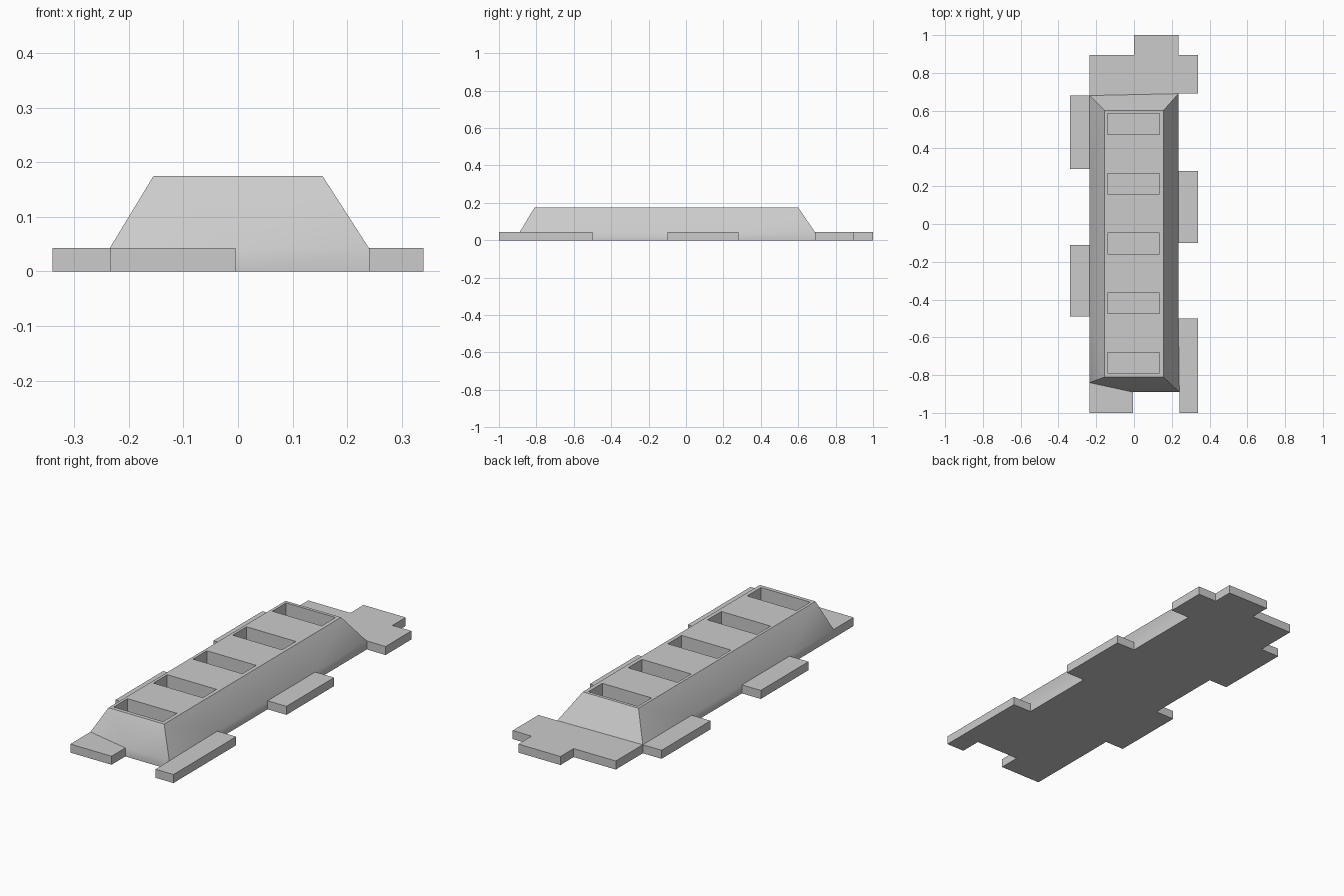
import bpy
import bmesh
import math

cube = bpy.data.objects.get("Cube")
if cube:
    bpy.data.objects.remove(cube, do_unlink=True)

BASE, TOP = 0.043, 0.175   # heights of the base plate and the hull roof

# Plain grey material
grey = bpy.data.materials.new("plain_grey")
grey.use_nodes = True
colour = (0.6, 0.6, 0.6, 1)
grey.diffuse_color = colour
grey.node_tree.nodes["Principled BSDF"].inputs["Base Color"].default_value = colour

# Foot of the hull, one list of paths per side; paths of more than two points are tabs
front = [
    [(-.235, -.84), (-.235, -1), (-.005, -1), (-.005, -.89)],
    [(-.005, -.89), (.24, -.89)],
]
left = [
    [(.24, -.89), (.24, -1), (.34, -1), (.34, -.5), (.235, -.5)],
    [(.235, -.5), (.235, -.1)],
    [(.235, -.1), (.34, -.1), (.34, .28), (.235, .28)],
    [(.235, .28), (.235, .69)],
]
back = [
    [(.235, .69), (.34, .69), (.34, .895), (.235, .895), (.235, 1),
     (0, 1), (0, .895), (-.235, .895), (-.235, .68)],
]
right = [
    [(-.235, .68), (-.34, .68), (-.34, .29), (-.235, .29)],
    [(-.235, .29), (-.235, -.11)],
    [(-.235, -.11), (-.34, -.11), (-.34, -.49), (-.235, -.49)],
    [(-.235, -.49), (-.235, -.84)],
]
roof = [(-.155, -.81), (.155, -.81), (.155, .6), (-.155, .6)]

bm = bmesh.new()
cache = {}


def vert(p, z):
    key = (p[0], p[1], z)
    if key not in cache:
        cache[key] = bm.verts.new(key)
    return cache[key]


def face(points):
    return bm.faces.new([vert(p, z) for p, z in points])


# Base plate walls, tab tops and sloping hull sides
outline = []
for i, side in enumerate((front, left, back, right)):
    foot = [path[0] for path in side] + [side[-1][-1]]
    a, b = roof[i], roof[(i + 1) % 4]
    face([(p, BASE) for p in foot] + [(b, TOP), (a, TOP)])
    for path in side:
        for p, q in zip(path, path[1:]):
            face([(p, 0), (q, 0), (q, BASE), (p, BASE)])
        if len(path) > 2:
            face([(p, BASE) for p in path])
        outline += path[:-1]

# Underside and roof
face([(p, 0) for p in reversed(outline)])
roof_face = face([(p, TOP) for p in roof])

# Cut the roof into a grid around five pockets
PX = (-.14, .135)
pockets = [(-.79 + .316 * i, -.68 + .316 * i) for i in range(5)]
cuts = [((x, 0, 0), (1, 0, 0)) for x in PX]
cuts += [((0, y, 0), (0, 1, 0)) for pair in pockets for y in pair]


def roof_faces():
    bm.normal_update()
    return [f for f in bm.faces if all(abs(v.co.z - TOP) < 1e-5 for v in f.verts)]


for co, no in cuts:
    faces = roof_faces()
    edges = {e for f in faces for e in f.edges}
    verts = {v for f in faces for v in f.verts}
    bmesh.ops.bisect_plane(bm, geom=faces + list(edges) + list(verts),
                           dist=1e-5, plane_co=co, plane_no=no)

# Sink the pocket floors
inside = []
for f in roof_faces():
    c = f.calc_center_median()
    if PX[0] < c.x < PX[1] and any(a < c.y < b for a, b in pockets):
        inside.append(f)
sunk = bmesh.ops.extrude_face_region(bm, geom=inside)["geom"]
floor_verts = [g for g in sunk if isinstance(g, bmesh.types.BMVert)]
bmesh.ops.translate(bm, verts=floor_verts, vec=(0, 0, BASE - TOP))
old = [f for f in inside if f.is_valid
       and all(abs(v.co.z - TOP) < 1e-5 for v in f.verts)]
if old:
    bmesh.ops.delete(bm, geom=old, context='FACES_ONLY')
bmesh.ops.recalc_face_normals(bm, faces=bm.faces[:])

mesh = bpy.data.meshes.new("tabbed_hull")
bm.to_mesh(mesh)
bm.free()
mesh.materials.append(grey)
hull = bpy.data.objects.new("tabbed_hull", mesh)
bpy.context.collection.objects.link(hull)

# Soft blend from hull slopes into the plate walls, crisp elsewhere
bpy.ops.object.select_all(action='DESELECT')
hull.select_set(True)
bpy.context.view_layer.objects.active = hull
bpy.ops.object.shade_smooth_by_angle(angle=math.radians(35))
